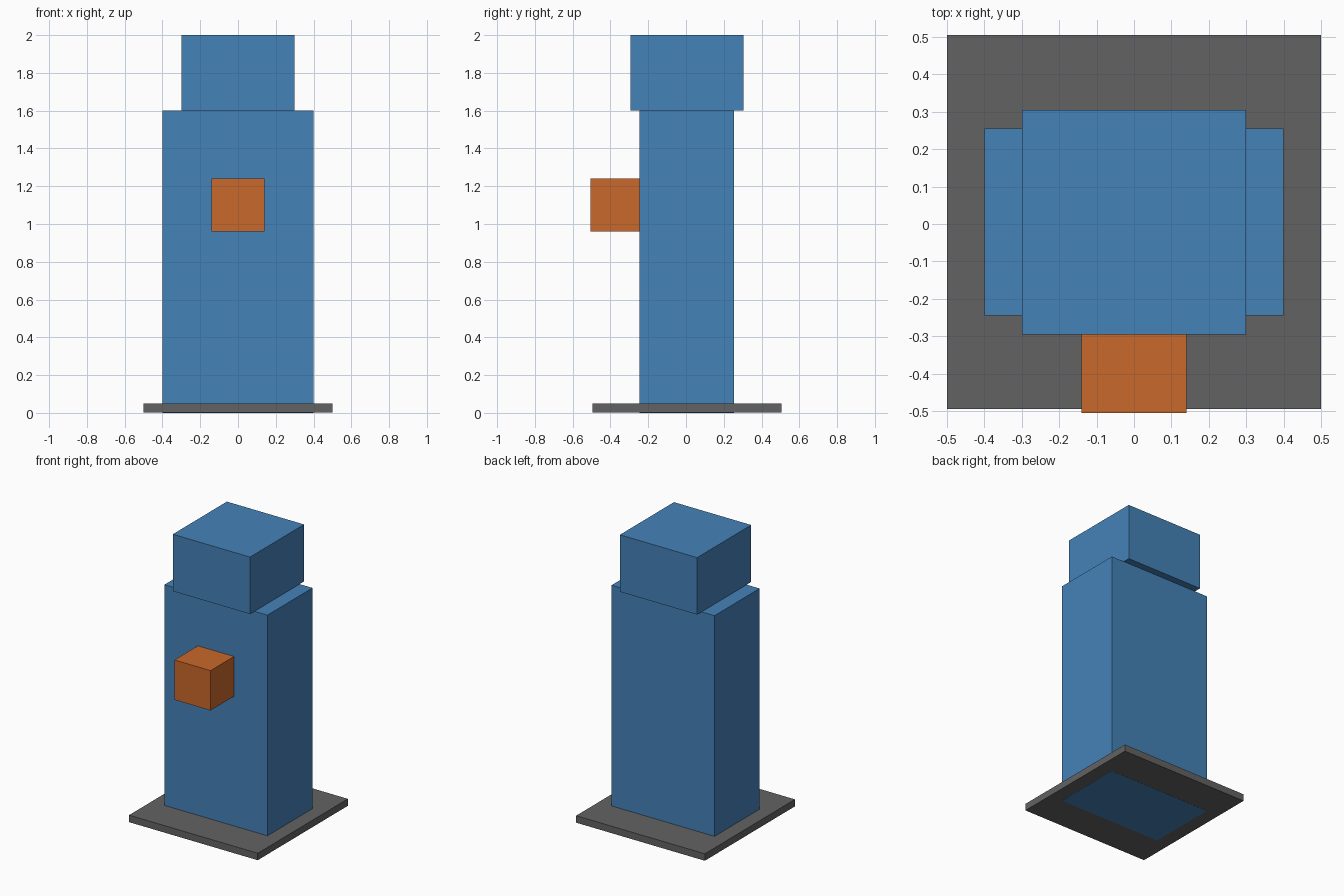
import bpy

if "Cube" in bpy.data.objects:
    bpy.data.objects.remove(bpy.data.objects["Cube"])


def material(name, rgb):
    m = bpy.data.materials.new(name)
    m.diffuse_color = (*rgb, 1.0)
    m.use_nodes = True
    m.node_tree.nodes["Principled BSDF"].inputs["Base Color"].default_value = m.diffuse_color
    return m


def box(name, mat, x, y, z):
    """Axis-aligned box from (min, max) ranges."""
    spans = (x, y, z)
    bpy.ops.mesh.primitive_cube_add(size=1, location=[(a + b) / 2 for a, b in spans])
    ob = bpy.context.object
    ob.name = name
    ob.scale = [b - a for a, b in spans]
    bpy.ops.object.transform_apply(location=False, rotation=False, scale=True)
    ob.data.materials.append(mat)
    return ob


blue = material("blue", (0.059, 0.223, 0.479))
orange = material("orange", (0.584, 0.138, 0.024))
grey = material("dark grey", (0.123, 0.123, 0.123))

# Base plate, a hair above the floor so the tower's foot shows underneath
box("base_plate", grey, (-0.5, 0.5), (-0.495, 0.505), (0.001, 0.05))
# Tower body, running down through the plate
box("body", blue, (-0.4, 0.4), (-0.245, 0.255), (0.0, 1.6))
# Head block, overhanging front and back
box("head", blue, (-0.3, 0.3), (-0.295, 0.305), (1.6, 2.0))
# Cube on the front, partly sunk into the body
box("front_cube", orange, (-0.14, 0.14), (-0.505, -0.225), (0.96, 1.24))
